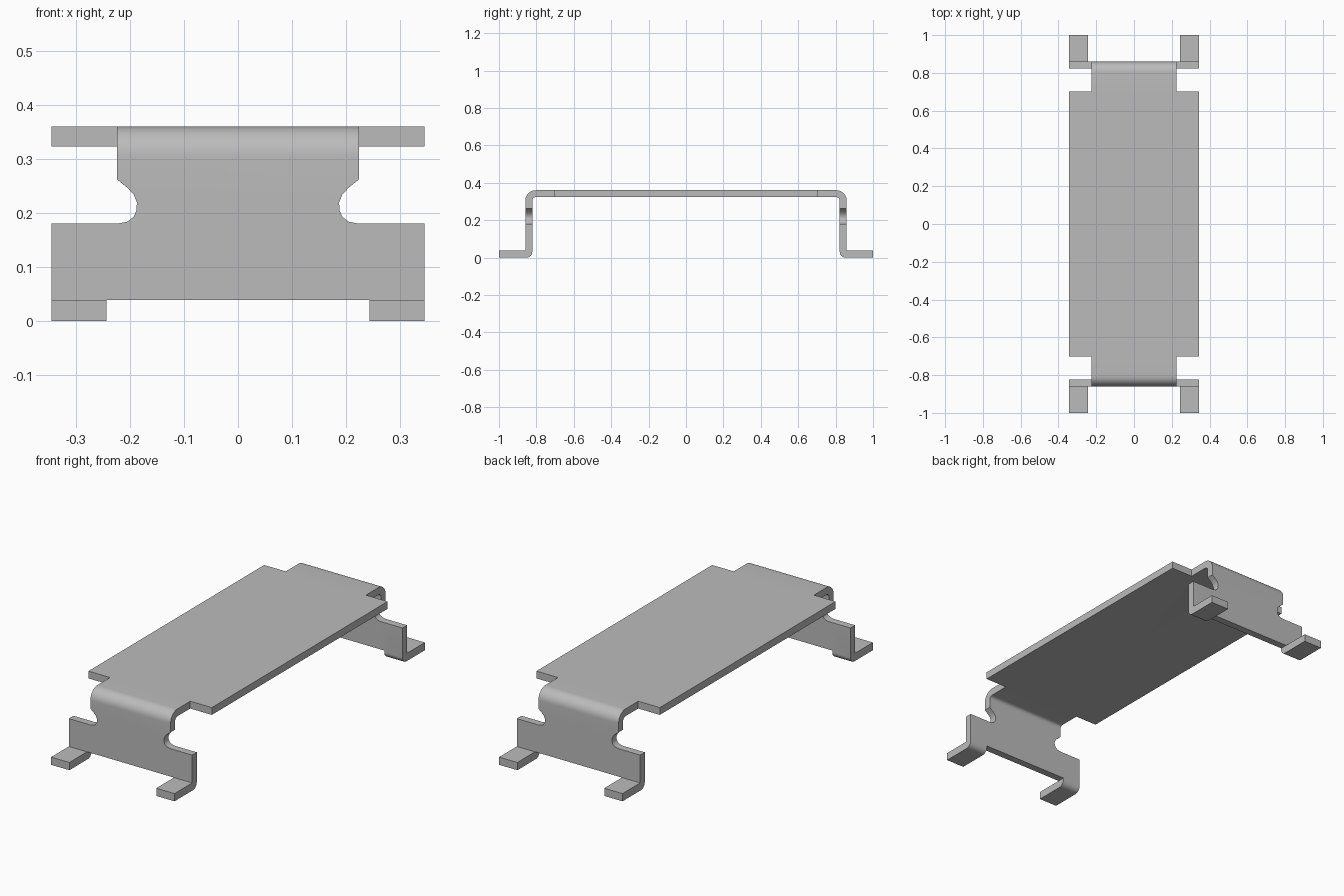
import bpy
import bmesh
from math import cos, sin, pi, radians
from mathutils import Vector

cube = bpy.data.objects.get("Cube")
if cube:
    bpy.data.objects.remove(cube, do_unlink=True)

# Main dimensions
HALF_W, NECK, FOOT_IN = 0.345, 0.224, 0.243
TOP, THICK = 0.36, 0.037
OUT = 0.859
INN = OUT - THICK
FOOT_Z = 0.039
NOTCH_Y = 0.702

steel = bpy.data.materials.new("grey_steel")
steel.use_nodes = True
GREY = (0.5, 0.5, 0.5, 1)
steel.diffuse_color = GREY
steel.node_tree.nodes["Principled BSDF"].inputs["Base Color"].default_value = GREY


def arc(cy, cz, r, start, end, steps=10):
    angles = [radians(start + (end - start) * i / steps) for i in range(steps + 1)]
    return [(cy + r * cos(a), cz + r * sin(a)) for a in angles]


def prism(bm, outline, offset):
    """Extrude a closed outline of 3D points along an offset."""
    face = bm.faces.new([bm.verts.new(p) for p in outline])
    ext = bmesh.ops.extrude_face_region(bm, geom=[face])
    verts = [g for g in ext["geom"] if isinstance(g, bmesh.types.BMVert)]
    bmesh.ops.translate(bm, verts=verts, vec=Vector(offset))


def make_object(name, bm):
    bmesh.ops.recalc_face_normals(bm, faces=bm.faces)
    mesh = bpy.data.meshes.new(name)
    bm.to_mesh(mesh)
    bm.free()
    mesh.materials.append(steel)
    obj = bpy.data.objects.new(name, mesh)
    bpy.context.collection.objects.link(obj)
    return obj


# Folded sheet: half of the side profile, mirrored, extruded across the width
R_OUT, R_IN, R_FOOT = 0.055, 0.018, 0.03
half = arc(OUT - R_OUT, TOP - R_OUT, R_OUT, 90, 0)
half += [(OUT, FOOT_Z), (1, FOOT_Z), (1, 0)]
half += arc(INN + R_FOOT, R_FOOT, R_FOOT, 270, 180)
half += arc(INN - R_IN, TOP - THICK - R_IN, R_IN, 0, 90)
profile = half + [(-y, z) for y, z in reversed(half)]
bm = bmesh.new()
prism(bm, [(-HALF_W, y, z) for y, z in profile], (2 * HALF_W, 0, 0))
bracket = make_object("folded_bracket", bm)

# Cutter: corner reliefs with a rounded bite, and the gap between the feet
bite = [(NECK, 0.262), (0.205, 0.247), (0.193, 0.234), (0.187, 0.219),
        (0.188, 0.204), (0.193, 0.193), (0.204, 0.184), (NECK, 0.18)]
relief = [(NECK, 0.5)] + bite + [(0.5, 0.18), (0.5, 0.5)]
gap = [(-FOOT_IN, -0.1), (FOOT_IN, -0.1), (FOOT_IN, FOOT_Z), (-FOOT_IN, FOOT_Z)]
bm = bmesh.new()
for end in (-1, 1):
    for side in (-1, 1):
        prism(bm, [(side * x, end * NOTCH_Y, z) for x, z in relief], (0, end * 0.5, 0))
    prism(bm, [(x, end * NOTCH_Y, z) for x, z in gap], (0, end * 0.5, 0))
cutter = make_object("relief_cutter", bm)
cutter.hide_render = True

# Apply the cut, then remove the cutter
cut = bracket.modifiers.new("cut", 'BOOLEAN')
cut.operation = 'DIFFERENCE'
cut.solver = 'EXACT'
cut.object = cutter
bpy.ops.object.select_all(action='DESELECT')
bracket.select_set(True)
bpy.context.view_layer.objects.active = bracket
bpy.ops.object.modifier_apply(modifier=cut.name)
bpy.data.objects.remove(cutter, do_unlink=True)
bpy.ops.object.shade_smooth_by_angle(angle=radians(30))
